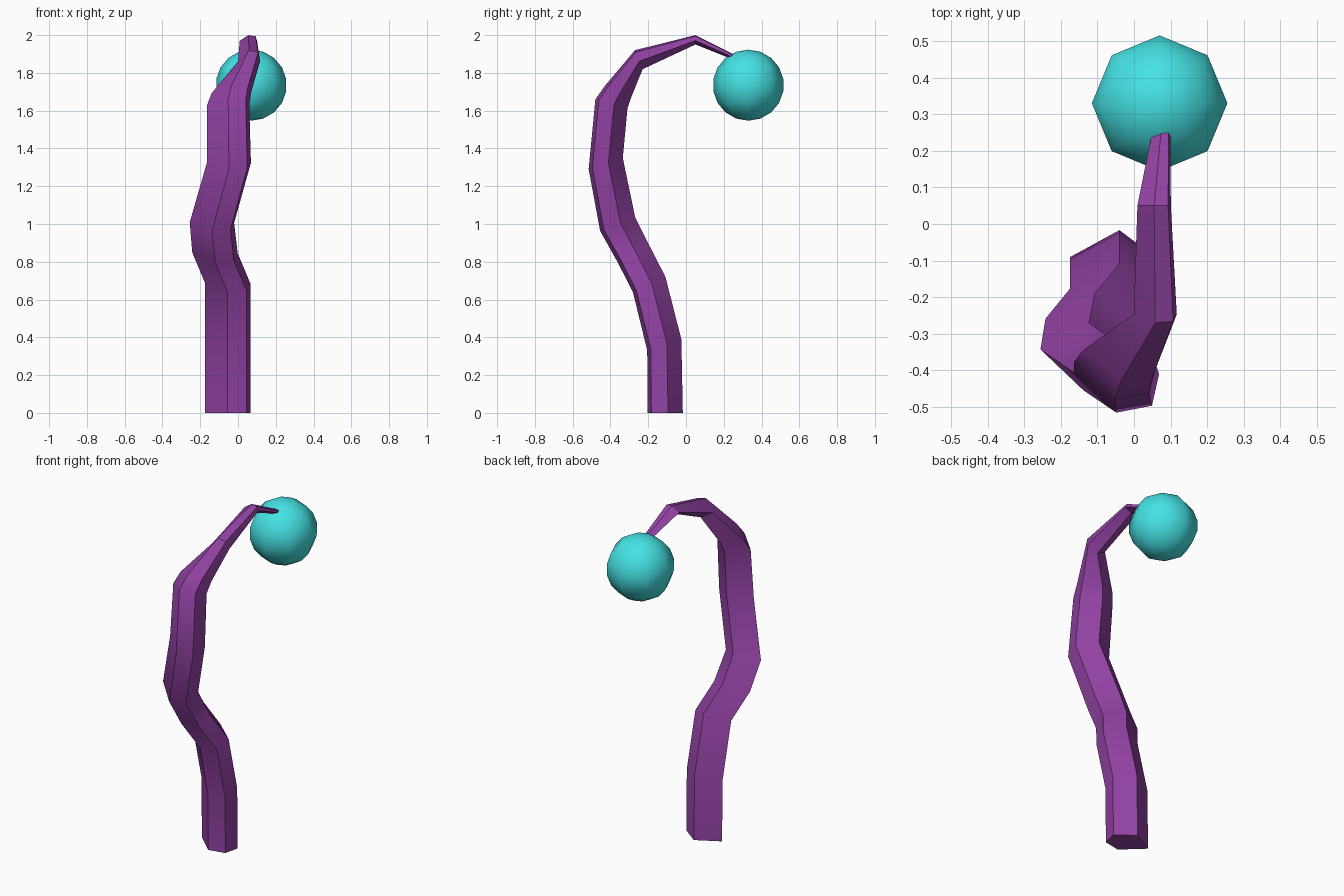
import bpy, bmesh, math
from mathutils import Vector

if "Cube" in bpy.data.objects:
    bpy.data.objects.remove(bpy.data.objects["Cube"])


def finish(name, bm, color, angle):
    bmesh.ops.recalc_face_normals(bm, faces=bm.faces)
    mesh = bpy.data.meshes.new(name)
    bm.to_mesh(mesh)
    bm.free()
    ob = bpy.data.objects.new(name, mesh)
    bpy.context.collection.objects.link(ob)
    mat = bpy.data.materials.new(name + "_color")
    mat.diffuse_color = color
    mat.use_nodes = True
    mat.node_tree.nodes["Principled BSDF"].inputs["Base Color"].default_value = mat.diffuse_color
    mesh.materials.append(mat)
    bpy.ops.object.select_all(action='DESELECT')
    ob.select_set(True)
    bpy.context.view_layer.objects.active = ob
    bpy.ops.object.shade_smooth_by_angle(angle=math.radians(angle))
    return ob


# Irregular five-sided cross-section of the stalk (across, front-to-back)
SECTION = [(0.015, 0.095), (-0.12, 0.02), (0.0, -0.095),
           (0.10, -0.075), (0.12, 0.015)]

# Rings along the stalk: x, y, z, tilt in degrees, width scale, depth scale
RINGS = [
    (-0.055, -0.110, 0.00, 0, 1.0, 0.98),
    (-0.055, -0.115, 0.36, 18, 1.0, 1.0),
    (-0.055, -0.195, 0.68, 25, 1.0, 1.0),
    (-0.122, -0.277, 0.84, 25, 1.0, 1.0),
    (-0.138, -0.362, 1.00, 22, 0.98, 1.05),
    (-0.048, -0.425, 1.32, 18, 0.97, 1.0),
    (-0.052, -0.395, 1.635, -16, 0.93, 0.93),
    (-0.035, -0.360, 1.70, -25, 0.87, 0.80),
    (0.058, -0.250, 1.87, -68, 0.49, 0.57),
    (0.055, 0.050, 1.975, -90, 0.38, 0.26),
    (0.075, 0.260, 1.88, -118, 0.20, 0.13),
]

# Curving, tapering stalk
bm = bmesh.new()
loops = []
for x, y, z, tilt, su, sv in RINGS:
    t = math.radians(tilt)
    depth = Vector((0, math.cos(t), math.sin(t)))
    loops.append([bm.verts.new(Vector((x + u * su, y, z)) + depth * (v * sv))
                  for u, v in SECTION])
for a, b in zip(loops, loops[1:]):
    for i in range(len(SECTION)):
        j = (i + 1) % len(SECTION)
        bm.faces.new((a[i], a[j], b[j], b[i]))
bm.faces.new(loops[0])
bm.faces.new(loops[-1])
finish("stalk", bm, (0.29, 0.055, 0.37, 1), 35)

# Ball hanging from the tip
bm = bmesh.new()
bmesh.ops.create_uvsphere(bm, u_segments=8, v_segments=9, radius=0.188)
bmesh.ops.translate(bm, verts=bm.verts, vec=(0.07, 0.33, 1.735))
finish("ball", bm, (0.06, 0.76, 0.78, 1), 60)
